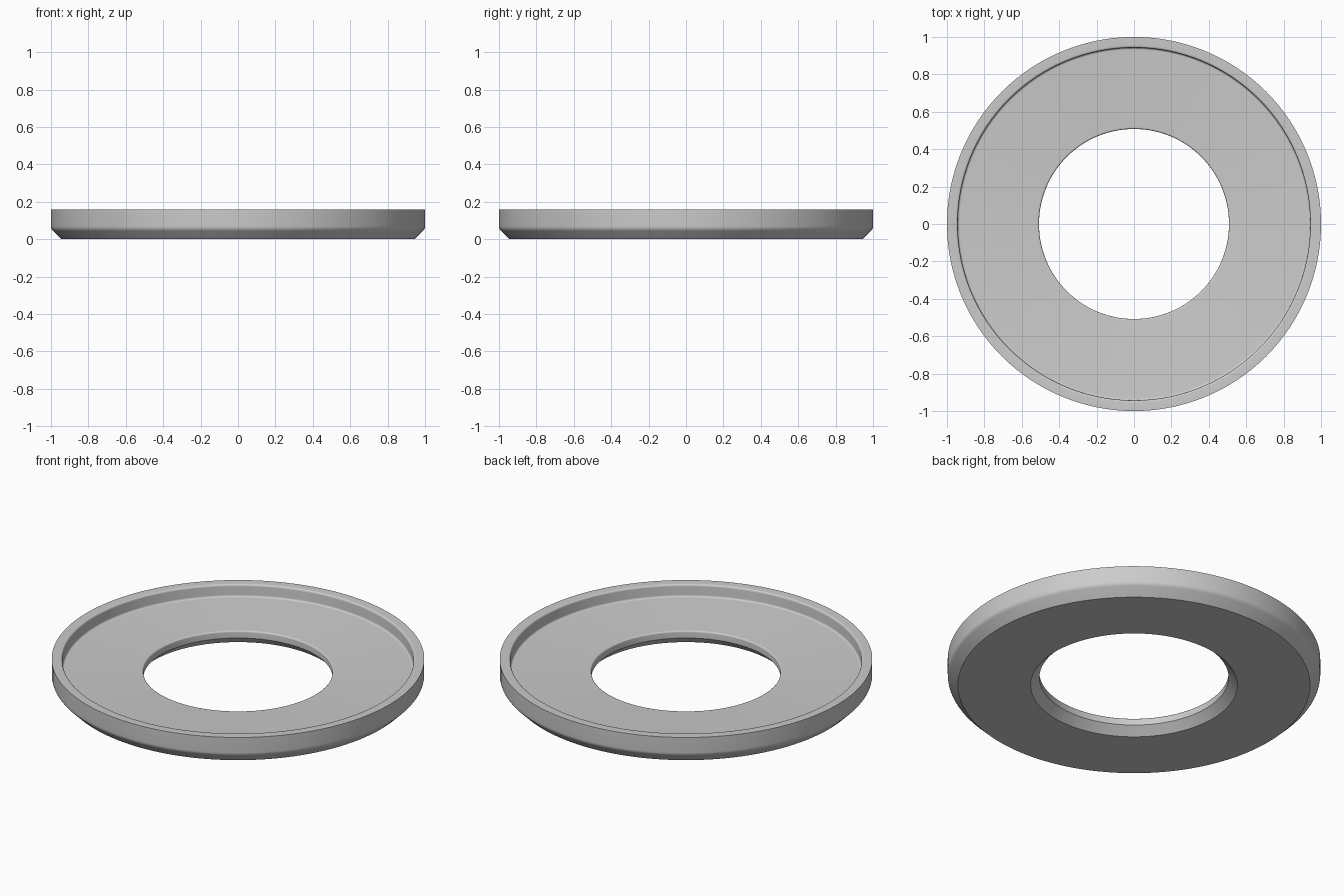
import bpy, bmesh
from math import pi, radians
from mathutils import Vector

cube = bpy.data.objects.get("Cube")
if cube:
    bpy.data.objects.remove(cube, do_unlink=True)

STEPS = 128


def fillet(prev, corner, nxt, size, segments=5):
    """Round one profile corner with a short quadratic arc."""
    start = corner + (prev - corner).normalized() * size
    end = corner + (nxt - corner).normalized() * size
    points = []
    for i in range(segments + 1):
        t = i / segments
        points.append(start * (1 - t) ** 2 + corner * 2 * t * (1 - t) + end * t ** 2)
    return points


def lathe(name, corners, material):
    """Revolve a closed (radius, height, fillet) profile around z."""
    profile = []
    for i, (r, z, size) in enumerate(corners):
        here = Vector((r, 0, z))
        if size:
            before, after = corners[i - 1], corners[(i + 1) % len(corners)]
            profile += fillet(Vector((before[0], 0, before[1])), here,
                              Vector((after[0], 0, after[1])), size)
        else:
            profile.append(here)
    bm = bmesh.new()
    verts = [bm.verts.new(p) for p in profile]
    edges = [bm.edges.new((verts[i - 1], verts[i])) for i in range(len(verts))]
    bmesh.ops.spin(bm, geom=verts + edges, cent=(0, 0, 0), axis=(0, 0, 1),
                   angle=2 * pi, steps=STEPS, use_merge=True)
    bmesh.ops.remove_doubles(bm, verts=bm.verts[:], dist=0.0001)
    bmesh.ops.recalc_face_normals(bm, faces=bm.faces[:])
    mesh = bpy.data.meshes.new(name)
    bm.to_mesh(mesh)
    bm.free()
    mesh.materials.append(material)
    obj = bpy.data.objects.new(name, mesh)
    bpy.context.collection.objects.link(obj)
    bpy.ops.object.select_all(action="DESELECT")
    obj.select_set(True)
    bpy.context.view_layer.objects.active = obj
    bpy.ops.object.shade_smooth_by_angle(angle=radians(30))
    return obj


# Plain grey
grey = bpy.data.materials.new("light_grey")
grey.use_nodes = True
colour = (0.6, 0.6, 0.6, 1)
grey.diffuse_color = colour
grey.node_tree.nodes["Principled BSDF"].inputs["Base Color"].default_value = colour

# Ring with chamfered underside, raised rim and recessed floor
lathe("recessed_ring", [
    (0.555, 0, 0),
    (0.945, 0, 0),
    (1, 0.055, 0.015),
    (1, 0.16, 0),
    (0.943, 0.16, 0.012),
    (0.943, 0.088, 0.012),
    (0.508, 0.088, 0.01),
    (0.508, 0.046, 0),
], grey)
